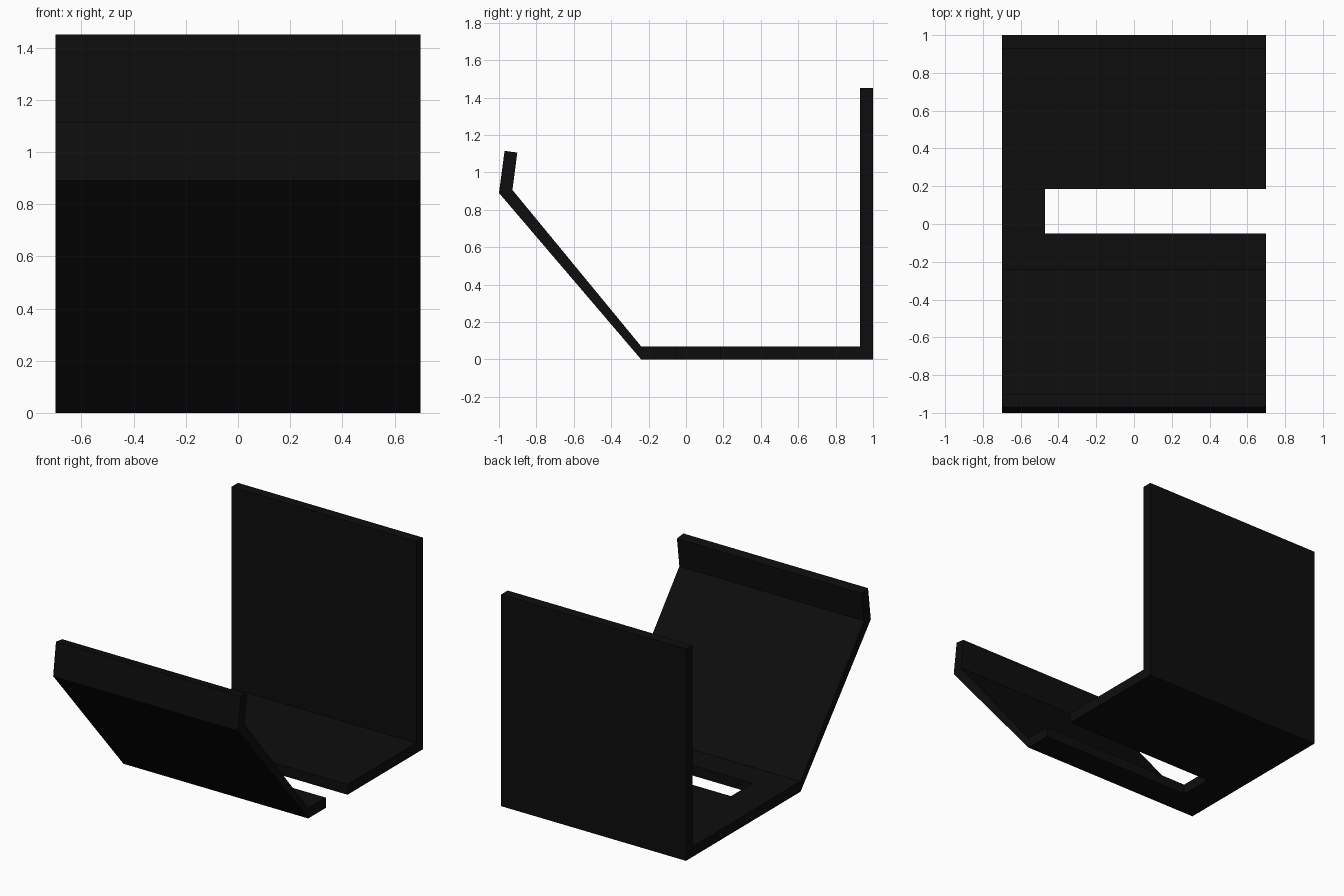
import bpy, bmesh

if "Cube" in bpy.data.objects:
    bpy.data.objects.remove(bpy.data.objects["Cube"])

HALF_WIDTH = 0.70

# Side profile of the bent sheet (y, z)
PROFILE = [(-0.24, 0), (1, 0), (1, 1.45), (0.93, 1.45), (0.93, 0.07),
           (-0.24, 0.07), (-0.928, 0.906), (-0.902, 1.106),
           (-0.97, 1.115), (-1, 0.89)]


def extrude_x(name, points, x0, x1):
    bm = bmesh.new()
    face = bm.faces.new([bm.verts.new((x0, y, z)) for y, z in points])
    new = bmesh.ops.extrude_face_region(bm, geom=[face])["geom"]
    verts = [g for g in new if isinstance(g, bmesh.types.BMVert)]
    bmesh.ops.translate(bm, verts=verts, vec=(x1 - x0, 0, 0))
    bmesh.ops.recalc_face_normals(bm, faces=bm.faces)
    mesh = bpy.data.meshes.new(name)
    bm.to_mesh(mesh)
    bm.free()
    obj = bpy.data.objects.new(name, mesh)
    bpy.context.collection.objects.link(obj)
    return obj


# Bent holder: back plate, base, sloping front and lip
holder = extrude_x("bent_holder", PROFILE, -HALF_WIDTH, HALF_WIDTH)

# Cable slot, open on the right side of the base
slot = extrude_x("slot_cutter", [(-0.05, -0.1), (0.185, -0.1), (0.185, 0.15), (-0.05, 0.15)],
                 -0.47, HALF_WIDTH + 0.1)
slot.hide_render = True
slot.hide_set(True)
cut = holder.modifiers.new("cable_slot", 'BOOLEAN')
cut.operation = 'DIFFERENCE'
cut.solver = 'EXACT'
cut.object = slot

# Black finish
black = bpy.data.materials.new("black")
black.diffuse_color = (0.004, 0.004, 0.004, 1)
black.use_nodes = True
black.node_tree.nodes["Principled BSDF"].inputs["Base Color"].default_value = black.diffuse_color
holder.data.materials.append(black)
